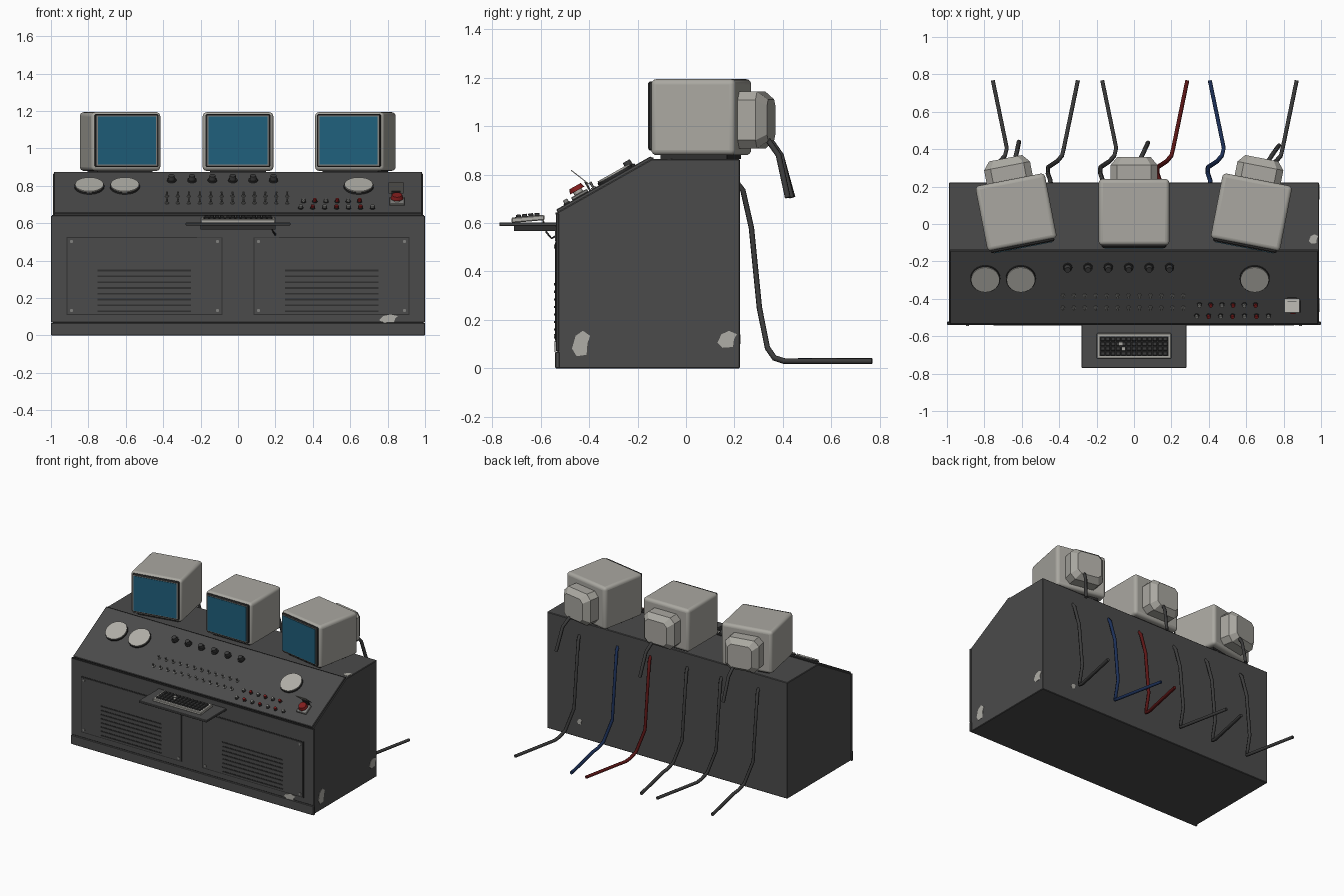
import bpy, bmesh, math
from mathutils import Matrix, Vector

old = bpy.data.objects.get("Cube")
if old:
    bpy.data.objects.remove(old, do_unlink=True)


def material(name, *rgb):
    m = bpy.data.materials.new(name)
    m.use_nodes = True
    m.diffuse_color = (*rgb, 1)
    m.node_tree.nodes["Principled BSDF"].inputs["Base Color"].default_value = (*rgb, 1)
    return m


GREY = material("console grey", .07, .07, .07)
DARK = material("dark trim", .028, .028, .028)
CABLE = material("cable grey", .045, .045, .045)
SHELL = material("monitor shell", .4, .39, .355)
PALE = material("pale enamel", .43, .42, .385)
GLASS = material("screen blue", .014, .115, .2)
METAL = material("bare metal", .22, .22, .21)
RED = material("red", .22, .012, .012)
RED_CABLE = material("red cable", .11, .008, .008)
BLUE_CABLE = material("blue cable", .012, .03, .1)

IDENT = Matrix()
SLOPE_ANGLE = math.atan2(.22, .39)
# Control slope frame: x across, y up the slope, z out of it
SLOPE = Matrix.Translation((0, -.53, .645)) @ Matrix.Rotation(SLOPE_ANGLE, 4, 'X')


def on_slope(x, y, h=.012):
    return Vector((x, (y + .53) / math.cos(SLOPE_ANGLE), h))


def finish(name, bm, mat, frame=IDENT, bevel=0, segments=1):
    bmesh.ops.recalc_face_normals(bm, faces=bm.faces[:])
    mesh = bpy.data.meshes.new(name)
    bm.to_mesh(mesh)
    bm.free()
    mesh.materials.append(mat)
    ob = bpy.data.objects.new(name, mesh)
    bpy.context.collection.objects.link(ob)
    ob.matrix_world = frame
    if bevel:
        mod = ob.modifiers.new("Bevel", 'BEVEL')
        mod.width, mod.segments = bevel, segments
    if segments > 1:
        smooth(ob)
    return ob


def smooth(ob):
    bpy.ops.object.select_all(action='DESELECT')
    ob.select_set(True)
    bpy.context.view_layer.objects.active = ob
    bpy.ops.object.shade_smooth_by_angle(angle=math.radians(40))


def boxes(name, centres, size, mat, frame=IDENT, bevel=0, segments=1):
    bm = bmesh.new()
    for c in centres:
        bmesh.ops.create_cube(bm, matrix=Matrix.Translation(c) @ Matrix.Diagonal((*size, 1)))
    return finish(name, bm, mat, frame, bevel, segments)


def pegs(name, bases, r, h, mat, frame=IDENT, top=None, sides=12):
    """Cylinders or cones standing on the given points along local z."""
    bm = bmesh.new()
    for b in bases:
        bmesh.ops.create_cone(bm, cap_ends=True, segments=sides, radius1=r,
                              radius2=r if top is None else top, depth=h,
                              matrix=Matrix.Translation(Vector(b) + Vector((0, 0, h / 2))))
    ob = finish(name, bm, mat, frame)
    smooth(ob)
    return ob


def prism(name, points, offset, mat, frame=IDENT, bevel=0):
    """Flat outline pushed along an offset."""
    bm = bmesh.new()
    face = bm.faces.new([bm.verts.new(p) for p in points])
    out = bmesh.ops.extrude_face_region(bm, geom=[face])["geom"]
    bmesh.ops.translate(bm, vec=offset, verts=[v for v in out if isinstance(v, bmesh.types.BMVert)])
    return finish(name, bm, mat, frame, bevel)


def tube(name, points, r, mat, frame=IDENT):
    cu = bpy.data.curves.new(name, 'CURVE')
    cu.dimensions = '3D'
    cu.bevel_depth, cu.bevel_resolution, cu.use_fill_caps = r, 1, True
    sp = cu.splines.new('POLY')
    sp.points.add(len(points) - 1)
    for p, co in zip(sp.points, points):
        p.co = (*co, 1)
    cu.materials.append(mat)
    ob = bpy.data.objects.new(name, cu)
    bpy.context.collection.objects.link(ob)
    ob.matrix_world = frame


# Cabinet, slope panel and front plates
side = [(-.53, 0), (-.53, .645), (-.14, .865), (.222, .865), (.222, 0)]
prism("cabinet", [(-.99, y, z) for y, z in side], (1.98, 0, 0), GREY, bevel=.004)
boxes("slope_panel", [(0, .224, .004)], (1.97, .448, .016), GREY, SLOPE, .003)
boxes("front_plate", [(0, -.53, .355)], (2, .012, .57), GREY, bevel=.003)
boxes("kick_plate", [(0, -.531, .034)], (2, .018, .068), GREY, bevel=.003)
boxes("slope_lip", [(0, -.533, .639)], (1.99, .012, .008), DARK)
boxes("top_edge", [(0, -.14, .867)], (1.97, .012, .008), DARK)
boxes("tray_mount", [(0, -.536, .555)], (.44, .008, .06), GREY)

# Access doors with seams, louvres and corner screws
doors = (-.5, .5)
boxes("door_seam", [(x, -.536, .318) for x in doors], (.836, .004, .418), DARK)
boxes("door", [(x, -.537, .318) for x in doors], (.822, .008, .404), GREY)
boxes("louvre", [(x, -.541, .13 + .031 * i) for x in doors for i in range(8)], (.5, .006, .009), DARK)
FRONT = Matrix.Rotation(math.pi / 2, 4, 'X')
pegs("door_screw", [(x + sx * .39, .318 + sz * .185, .54) for x in doors for sx in (-1, 1) for sz in (-1, 1)],
     .009, .005, METAL, FRONT)

# Gauges on the slope
gauges = [on_slope(x, -.285) for x in (-.795, -.605, .645)]
pegs("gauge_rim", gauges, .08, .01, DARK, SLOPE, sides=32)
pegs("gauge_face", gauges, .076, .017, PALE, SLOPE, sides=32)

# Rotary knobs
knobs = [on_slope(-.355 + .109 * i, -.225) for i in range(6)]
pegs("knob_skirt", knobs, .025, .008, DARK, SLOPE, sides=16)
pegs("knob", knobs, .019, .032, CABLE, SLOPE, .016, 16)

# Two rows of toggle switches
toggles = [on_slope(-.38 + .0585 * i, y) for i in range(12) for y in (-.375, -.44)]
pegs("toggle_collar", toggles, .01, .006, METAL, SLOPE, sides=8)
pegs("toggle_lever", toggles, .004, .03, METAL, SLOPE, .006, 6)

# Staggered push buttons, alternately red and dark
buttons = [on_slope(.35 + .06 * i, -.425) for i in range(6)] + [on_slope(.335 + .064 * i, -.485) for i in range(7)]
pegs("button_collar", buttons, .014, .005, DARK, SLOPE)
pegs("red_button", buttons[1::2], .01, .018, RED, SLOPE)
pegs("dark_button", buttons[::2], .01, .018, METAL, SLOPE)

# Emergency button under a raised lid
stop = on_slope(.85, -.43)
boxes("stop_base", [stop + Vector((0, 0, .006))], (.08, .075, .014), METAL, SLOPE, .003)
pegs("stop_stem", [stop], .02, .03, PALE, SLOPE, sides=16)
pegs("stop_button", [stop + Vector((0, 0, .026))], .034, .02, RED, SLOPE, .027, 20)
LID = Matrix.Translation((.845, -.437, .789)) @ Matrix.Rotation(math.radians(-38), 4, 'X')
boxes("stop_lid", [(0, 0, 0)], (.082, .095, .004), PALE, LID)
boxes("lid_hinge", [on_slope(.845, -.39, .03)], (.05, .008, .05), DARK, SLOPE)

# Keyboard tray and keyboard
boxes("tray", [(0, -.65, .595)], (.56, .24, .016), GREY, bevel=.003)
boxes("tray_bracket", [(0, -.62, .577)], (.4, .18, .02), DARK)
KEYS = Matrix.Translation((0, -.652, .617)) @ Matrix.Rotation(math.radians(5), 4, 'X')
boxes("keyboard_case", [(0, 0, 0)], (.4, .136, .022), PALE, KEYS, .004)
boxes("key_well", [(0, 0, .011)], (.37, .106, .003), DARK, KEYS)
cols, rows = 13, 4
boxes("keys", [((i - 6) * .028, (j - 1.5) * .0255, .016) for i in range(cols) for j in range(rows)],
      (.023, .021, .01), CABLE, KEYS, .002)
boxes("pale_keys", [(-.07, .013, .017), (-.056, -.013, .017)], (.018, .018, .01), PALE, KEYS)
tube("keyboard_cord", [(.17, -.59, .61), (.185, -.575, .56), (.2, -.555, .537), (.2, -.53, .55)], .004, DARK)


# Three monitors, the outer two turned inwards
def monitor(name, x, turn, cord):
    f = Matrix.Translation((x, .06, 1.037)) @ Matrix.Rotation(math.radians(turn), 4, 'Z')
    boxes(name + "_foot", [(0, 0, -.162)], (.3, .28, .02), DARK, f)
    boxes(name + "_shell", [(0, .003, 0)], (.378, .355, .314), SHELL, f, .022, 4)
    boxes(name + "_bezel", [(0, -.177, .005)], (.346, .02, .284), DARK, f, .006)
    boxes(name + "_inner_frame", [(0, -.185, .005)], (.332, .006, .27), METAL, f)
    boxes(name + "_screen", [(0, -.187, .005)], (.316, .008, .258), GLASS, f)
    # Tapered tube housing at the rear
    bm = bmesh.new()
    rings = []
    for y, s in ((.16, 1), (.255, 1), (.297, .72)):
        w, h, c = .125 * s, .118 * s, .035 * s
        corners = [(w, h - c), (w - c, h), (c - w, h), (-w, h - c),
                   (-w, c - h), (c - w, -h), (w - c, -h), (w, c - h)]
        rings.append([bm.verts.new((px, y, pz - .012)) for px, pz in corners])
    for a, b in zip(rings, rings[1:]):
        for i in range(8):
            bm.faces.new((a[i], a[i - 1], b[i - 1], b[i]))
    bm.faces.new(rings[0])
    bm.faces.new(rings[-1])
    finish(name + "_tube_housing", bm, SHELL, f)
    # Short hanging cord
    (x0, y0), (x1, y1) = cord
    tube(name + "_cord", [(x0 - .01, y0 - .03, .96), (x0, y0, .94), (x0 + (x1 - x0) * .5, y0 + .042, .88),
                          (x1, y1, .705)], .012, CABLE)


monitor("right_monitor", -.63, 11, ((-.635, .35), (-.615, .44)))
monitor("centre_monitor", 0, 0, ((.035, .35), (.075, .435)))
monitor("left_monitor", .627, -11, ((.72, .34), (.775, .42)))

# Rear cables dropping to the floor and splaying in pairs
path = [(-.07, .215, .76), (-.073, .235, .735), (-.085, .27, .58), (-.085, .303, .25),
        (-.035, .336, .085), (-.01, .365, .043), (0, .406, .03)]
colours = (CABLE, CABLE, CABLE, RED_CABLE, BLUE_CABLE, CABLE)
for i, (mid, mat) in enumerate(zip((-.68, -.375, -.095, .21, .48, .795), colours)):
    splay = .075 if i % 2 else -.075
    tube(f"rear_cable_{i + 1}", [(mid + dx, y, z) for dx, y, z in path] + [(mid + splay, .768, .03)], .012, mat)


# Worn paint patches as thin plates: u, v is the patch centre on its surface
def patch(name, frame, u, v, w, h):
    shape = [(-.5, -.2), (-.25, -.5), (.3, -.45), (.35, 0), (.5, .3), (.1, .5), (-.3, .3)]
    prism(name, [(u + a * w, v + b * h, 0) for a, b in shape], (0, 0, .003), PALE, frame)


LEFT = Matrix.Translation((.989, 0, 0)) @ Matrix.Rotation(math.pi / 2, 4, 'Z') @ FRONT
BACK = Matrix.Translation((0, .221, 0)) @ Matrix.Rotation(math.pi, 4, 'Z') @ FRONT
patch("side_wear_front", LEFT, -.433, .103, .075, .105)
patch("side_wear_rear", LEFT, .17, .12, .08, .07)
patch("front_wear", Matrix.Translation((0, -.539, 0)) @ FRONT, .805, .09, .1, .045)
patch("back_wear", BACK, -.72, .12, .04, .04)
patch("top_wear", Matrix.Translation((0, 0, .864)), .96, -.08, .05, .05)
